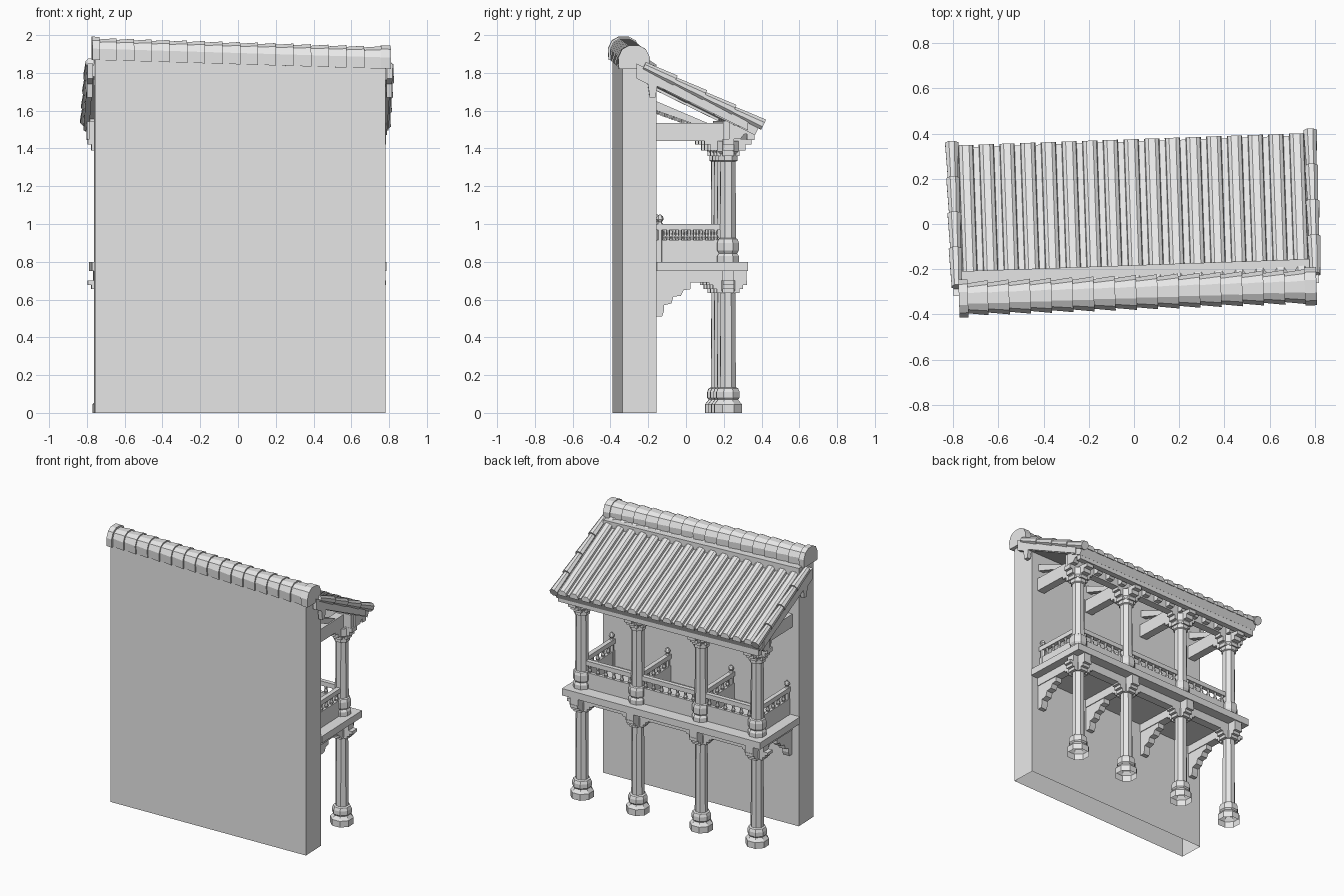
import bpy, bmesh, math
from mathutils import Vector

old = bpy.data.objects.get("Cube")
if old:
    bpy.data.objects.remove(old, do_unlink=True)

stone = bpy.data.materials.new("pale_grey")
stone.use_nodes = True
GREY = (0.8, 0.8, 0.8, 1)
stone.diffuse_color = GREY
stone.node_tree.nodes["Principled BSDF"].inputs["Base Color"].default_value = GREY

TURN = math.radians(2)          # the whole building stands slightly turned
COLUMN_X = (-0.69, -0.25, 0.25, 0.69)
COLUMN_Y = 0.198
WALL_Y = -0.182


def finish(name, bm):
    bmesh.ops.recalc_face_normals(bm, faces=bm.faces)
    mesh = bpy.data.meshes.new(name)
    bm.to_mesh(mesh)
    bm.free()
    mesh.materials.append(stone)
    ob = bpy.data.objects.new(name, mesh)
    ob.rotation_euler.z = TURN
    bpy.context.collection.objects.link(ob)
    return ob


def loft(bm, rings, start=True, end=True):
    rows = [[bm.verts.new(p) for p in ring] for ring in rings]
    n = len(rows[0])
    for a, b in zip(rows, rows[1:]):
        for i in range(n):
            j = (i + 1) % n
            bm.faces.new((a[i], a[j], b[j], b[i]))
    if start:
        bm.faces.new(rows[0])
    if end:
        bm.faces.new(rows[-1])


def box(bm, x0, x1, y0, y1, z0, z1):
    loft(bm, [[(x0, y0, z), (x1, y0, z), (x1, y1, z), (x0, y1, z)] for z in (z0, z1)])


def slab_yz(bm, pts, x0, x1):
    loft(bm, [[(x, y, z) for y, z in pts] for x in (x0, x1)])


def slab_xz(bm, pts, y0, y1):
    loft(bm, [[(x, y, z) for x, z in pts] for y in (y0, y1)])


def lathe(bm, x, y, profile, sides=8, **caps):
    turn = math.pi / sides
    loft(bm, [[(x + r * math.cos(turn + math.tau * i / sides),
                y + r * math.sin(turn + math.tau * i / sides), z)
               for i in range(sides)] for r, z in profile], **caps)


def tube(bm, a, b, r0, r1, sides=8):
    a, b = Vector(a), Vector(b)
    d = (b - a).normalized()
    u = d.cross(Vector((0, 0, 1))).normalized()
    v = u.cross(d)
    angles = [math.tau * (i + 0.5) / sides for i in range(sides)]
    loft(bm, [[c + r * (u * math.cos(t) + v * math.sin(t)) for t in angles]
              for c, r in ((a, r0), (b, r1))])


def steps(c, z0, z1, inner, outer, n=3):
    """Stepped bracket outline, widening upwards and mirrored about c."""
    side = []
    for i in range(n):
        w = inner + (outer - inner) * i / (n - 1)
        side += [(w, z0 + (z1 - z0) * i / n), (w, z0 + (z1 - z0) * (i + 1) / n)]
    return [(c + w, z) for w, z in side] + [(c - w, z) for w, z in reversed(side)]


def roof_z(x, y):
    return 1.562 + 0.498 * (0.37 - y) - 0.012 * x


# back wall with a gently sloping top, open below
bm = bmesh.new()
loft(bm, [[(x, y, z - (0.024 * x if z else 0))
           for x, y in ((-0.77, -0.362), (0.77, -0.362), (0.77, WALL_Y), (-0.77, WALL_Y))]
          for z in (0, 1.86)], start=False)
finish("back_wall", bm)

# two tiers of octagonal columns
lower = [(0.079, 0), (0.079, 0.045), (0.066, 0.06), (0.058, 0.07), (0.066, 0.08),
         (0.066, 0.11), (0.058, 0.13), (0.045, 0.135), (0.042, 0.64), (0.05, 0.645), (0.05, 0.7)]
upper = [(0.062, 0.80), (0.062, 0.83), (0.052, 0.845), (0.062, 0.86), (0.062, 0.9),
         (0.055, 0.92), (0.046, 0.925), (0.043, 1.33), (0.054, 1.335), (0.054, 1.37),
         (0.066, 1.385), (0.066, 1.44)]
for name, profile, cap in (("lower_columns", lower, False), ("upper_columns", upper, True)):
    bm = bmesh.new()
    for x in COLUMN_X:
        lathe(bm, x, COLUMN_Y, profile, start=cap)
    finish(name, bm)

# crossed stepped capitals
bm = bmesh.new()
for x in COLUMN_X:
    for z0, z1, w in ((0.635, 0.70, 0.1), (1.36, 1.45, 0.125)):
        slab_yz(bm, steps(COLUMN_Y, z0, z1, 0.06, w), x - 0.03, x + 0.03)
        slab_xz(bm, steps(x, z0, z1, 0.06, min(w, 0.1)), COLUMN_Y - 0.03, COLUMN_Y + 0.03)
finish("column_brackets", bm)

# balcony floor, joists and stepped wall corbels
bm = bmesh.new()
box(bm, -0.78, 0.78, WALL_Y, 0.302, 0.75, 0.80)
finish("balcony_floor", bm)
bm = bmesh.new()
box(bm, -0.76, 0.76, COLUMN_Y - 0.03, COLUMN_Y + 0.03, 0.69, 0.75)
for x in COLUMN_X:
    box(bm, x - 0.03, x + 0.03, WALL_Y, 0.295, 0.69, 0.75)
finish("floor_beams", bm)
bm = bmesh.new()
corbel = [(0, 0.51), (0.03, 0.51), (0.04, 0.54), (0.04, 0.57), (0.08, 0.58), (0.09, 0.615),
          (0.13, 0.62), (0.145, 0.65), (0.18, 0.655), (0.18, 0.69), (0, 0.69)]
for x in COLUMN_X:
    slab_yz(bm, [(WALL_Y + y, z) for y, z in corbel], x - 0.025, x + 0.025)
finish("wall_corbels", bm)

# railings: panel, turned spindles, top rail
panels, spindles, rails = bmesh.new(), bmesh.new(), bmesh.new()
spindle = [(0.008, 0.91), (0.015, 0.93), (0.008, 0.945), (0.012, 0.97)]
for x0, x1 in zip(COLUMN_X, COLUMN_X[1:]):
    box(panels, x0, x1, COLUMN_Y - 0.012, COLUMN_Y + 0.012, 0.80, 0.915)
    box(rails, x0, x1, COLUMN_Y - 0.016, COLUMN_Y + 0.016, 0.967, 1.0)
    count = round((x1 - x0) / 0.065)
    for i in range(1, count):
        lathe(spindles, x0 + (x1 - x0) * i / count, COLUMN_Y, spindle, 6)
for x in COLUMN_X:
    box(panels, x - 0.012, x + 0.012, WALL_Y, COLUMN_Y, 0.80, 0.915)
    box(rails, x - 0.016, x + 0.016, WALL_Y, COLUMN_Y, 0.967, 1.0)
    for i in range(1, 6):
        lathe(spindles, x, WALL_Y + 0.063 * i, spindle, 6)
    # finial post against the wall
    lathe(rails, x, WALL_Y + 0.02, [(0.016, 0.8), (0.016, 1.0), (0.01, 1.01), (0.02, 1.025),
                                    (0.016, 1.04), (0.005, 1.05)], 6)
finish("railing_panels", panels)
finish("railing_spindles", spindles)
finish("railing_rails", rails)

# roof beams, rafters and small brackets under the eave
bm = bmesh.new()
box(bm, -0.78, 0.78, COLUMN_Y - 0.028, COLUMN_Y + 0.028, 1.44, 1.545)
for x in COLUMN_X:
    box(bm, x - 0.03, x + 0.03, WALL_Y, COLUMN_Y, 1.44, 1.535)
    slab_yz(bm, [(WALL_Y, 1.6), (0.1, 1.5), (0.1, 1.53), (WALL_Y, 1.65)], x - 0.02, x + 0.02)
finish("roof_beams", bm)
bm = bmesh.new()
for i in range(15):
    x = -0.77 + 0.11 * i
    slab_yz(bm, [(0.2, 1.45), (0.26, 1.45), (0.28, 1.475), (0.32, 1.48), (0.32, 1.51), (0.2, 1.56)],
            x - 0.022, x + 0.022)
finish("eave_brackets", bm)
bm = bmesh.new()
box(bm, -0.79, 0.79, 0.295, 0.335, 1.445, 1.5)
finish("eave_board", bm)

# roof deck
bm = bmesh.new()
loft(bm, [[(x, y + dy, roof_z(x, y) - d) for y, dy, d in
           ((-0.25, 0, 0.03), (0.365, 0, 0.03), (0.365, -0.028, 0.085), (-0.25, 0, 0.1))]
          for x in (-0.8, 0.8)])
finish("roof_deck", bm)

# barrel tile rows running down the slope
bm = bmesh.new()
arch = [(-0.034, -0.035), (-0.03, -0.012), (-0.015, 0), (0.015, 0), (0.03, -0.012), (0.034, -0.035)]
for i in range(17):
    x = -0.732 + 0.0915 * i
    loft(bm, [[(x + dx, y, roof_z(x, y) + dz) for dx, dz in arch] for y in (-0.25, 0.375)])
finish("roof_tiles", bm)

# overlapping verge tiles and a hanging gable board on each side
tiles, boards = bmesh.new(), bmesh.new()
for s in (-1, 1):
    x = 0.793 * s
    for i in range(4):
        y = -0.25 + 0.156 * i
        tube(tiles, (x, y, roof_z(x, y) - 0.025), (x, y + 0.165, roof_z(x, y + 0.165) - 0.02), 0.024, 0.032)
    slab_yz(boards, [(-0.29, 1.85), (-0.29, 1.77), (-0.23, 1.74), (-0.22, 1.67), (-0.19, 1.67),
                     (-0.18, 1.73), (0.3, 1.495), (0.3, 1.55)], x - 0.015, x + 0.015)
finish("verge_tiles", tiles)
finish("gable_boards", boards)

# ridge of overlapping segments with a block at each end
bm = bmesh.new()
hood = [(-0.07, -0.06), (-0.073, 0.0), (-0.055, 0.038), (-0.025, 0.055),
        (0.025, 0.055), (0.055, 0.038), (0.073, 0.0), (0.07, -0.06)]


def hood_ring(x, k):
    return [(x, -0.303 + k * y, 1.905 - 0.03 * x + (k * z if z > 0 else z)) for y, z in hood]


STEP = 1.5 / 16
for i in range(16):
    x = -0.75 + STEP * i
    loft(bm, [hood_ring(x, 0.9), hood_ring(x + STEP, 1.06)])
for x0, x1 in ((-0.785, -0.745), (0.745, 0.797)):
    loft(bm, [hood_ring(x0, 1.15), hood_ring(x1, 1.15)])
finish("roof_ridge", bm)
